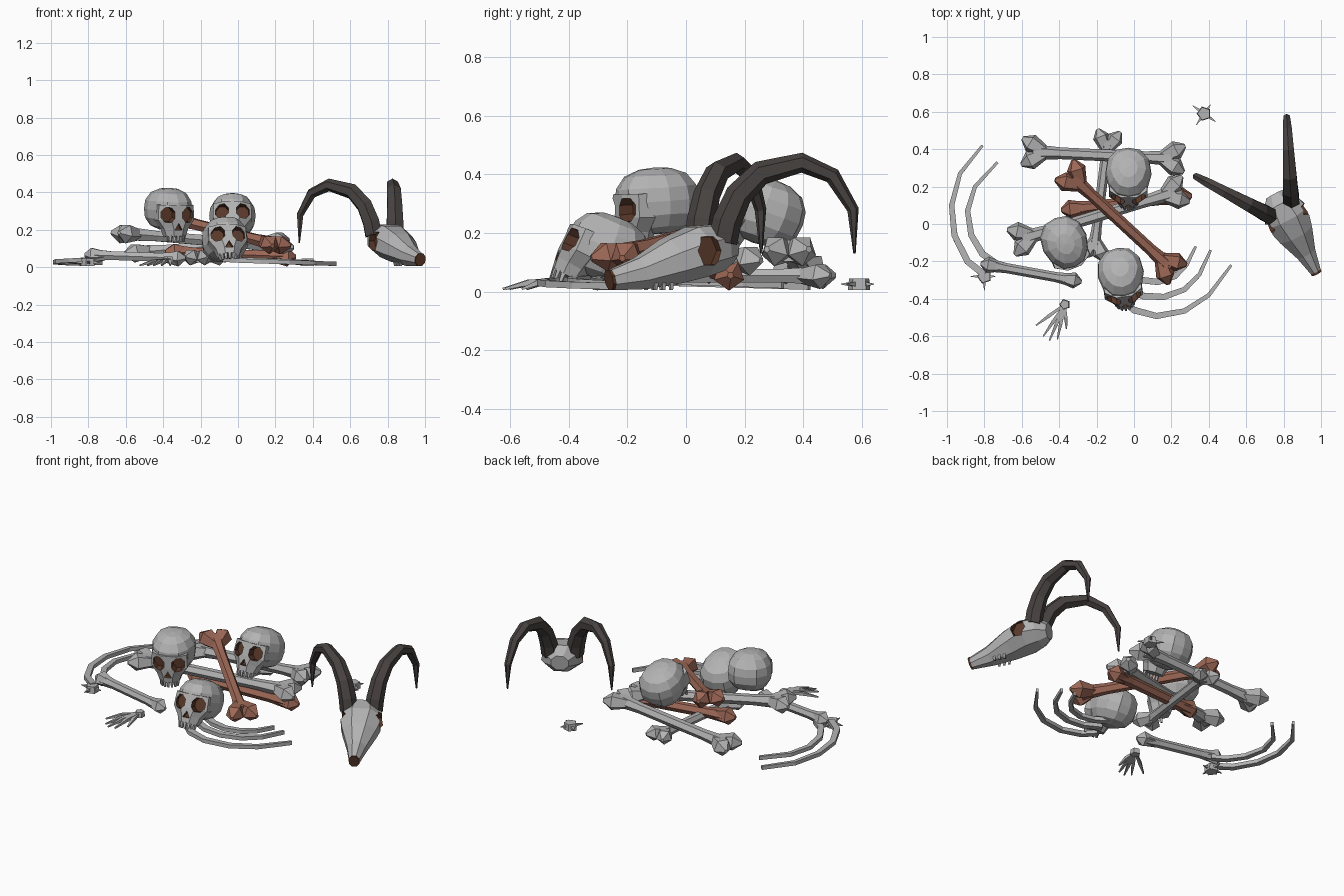
import bpy, bmesh, math
from mathutils import Vector, Matrix

cube = bpy.data.objects.get("Cube")
if cube:
    bpy.data.objects.remove(cube, do_unlink=True)


def material(name, rgb):
    m = bpy.data.materials.new(name)
    m.use_nodes = True
    m.diffuse_color = (*rgb, 1)
    for n in m.node_tree.nodes:
        if n.type == 'BSDF_PRINCIPLED':
            n.inputs["Base Color"].default_value = (*rgb, 1)
            n.inputs["Roughness"].default_value = 0.9
    return m


BONE = material("pale bone", (0.45, 0.45, 0.45))
BROWN = material("old brown bone", (0.34, 0.14, 0.095))
HORN = material("dark horn", (0.065, 0.056, 0.053))
SOCKET = material("dark socket", (0.10, 0.04, 0.022))
UP = Vector((0, 0, 1))


def tube(bm, path, radii, sides=6, ref=UP, index=0, turn=0.5):
    """Loft rings along a path; a radius is one number or (along ref, across)."""
    path = [Vector(p) for p in path]
    rings = []
    for i, p in enumerate(path):
        t = (path[min(i + 1, len(path) - 1)] - path[max(i - 1, 0)]).normalized()
        u = (Vector(ref) - t * t.dot(Vector(ref))).normalized()
        v = t.cross(u)
        r = radii[i]
        a, b = r if isinstance(r, tuple) else (r, r)
        angles = [math.tau * (k + turn) / sides for k in range(sides)]
        rings.append([bm.verts.new(p + u * a * math.cos(w) + v * b * math.sin(w)) for w in angles])
    faces = [bm.faces.new(rings[0][::-1]), bm.faces.new(rings[-1])]
    for r0, r1 in zip(rings, rings[1:]):
        for k in range(sides):
            j = (k + 1) % sides
            faces.append(bm.faces.new((r0[k], r0[j], r1[j], r1[k])))
    for f in faces:
        f.material_index = index
    return faces


def finish(name, bm, mats, matrix=None):
    bmesh.ops.recalc_face_normals(bm, faces=bm.faces)
    mesh = bpy.data.meshes.new(name)
    bm.to_mesh(mesh)
    bm.free()
    for m in mats:
        mesh.materials.append(m)
    return place(name, mesh, matrix)


def place(name, mesh, matrix=None):
    ob = bpy.data.objects.new(name, mesh)
    bpy.context.scene.collection.objects.link(ob)
    if matrix:
        ob.matrix_world = matrix
    return ob


def combine(base, steps):
    """Apply boolean steps to base and drop the helper objects."""
    for operation, helper in steps:
        helper.hide_render = True
        mod = base.modifiers.new(operation, 'BOOLEAN')
        mod.operation, mod.object, mod.solver = operation, helper, 'EXACT'
    bpy.context.view_layer.update()
    graph = bpy.context.evaluated_depsgraph_get()
    mesh = bpy.data.meshes.new_from_object(base.evaluated_get(graph))
    base.modifiers.clear()
    base.data = mesh
    for _, helper in steps:
        bpy.data.objects.remove(helper, do_unlink=True)
    return mesh


# Human skull: boxy cranium, tapering face, cut sockets and nose
bm = bmesh.new()
bmesh.ops.create_uvsphere(bm, u_segments=12, v_segments=8, radius=1)
for v in bm.verts:
    c = v.co
    boxy = sum(abs(k) ** 3 for k in c) ** (-1 / 3)
    c *= 0.4 + 0.6 * boxy
    narrow = 0.92 if c.y < -0.3 else 1
    v.co = Vector((c.x * 0.124 * narrow, c.y * 0.142, c.z * 0.114))
    if c.z < -0.4:
        v.co.x *= 0.85
cranium = finish("skull_1", bm, [BONE, SOCKET])

bm = bmesh.new()
tube(bm, [(0, -0.078, 0.03), (0, -0.08, -0.052), (0, -0.088, -0.1), (0, -0.092, -0.14)],
     [(0.108, 0.07), (0.112, 0.075), (0.075, 0.066), (0.06, 0.058)], 8, (1, 0, 0))
face = finish("face_helper", bm, [BONE, SOCKET])

bm = bmesh.new()
for s in (-1, 1):
    tube(bm, [(s * 0.062, -0.2, -0.022), (s * 0.054, -0.095, -0.022)],
         [(0.047, 0.043), (0.04, 0.036)], 8, index=1)
tube(bm, [(0, -0.2, -0.09), (0, -0.125, -0.09)], [0.026, 0.024], 3, index=1, turn=0)
holes = finish("hole_helper", bm, [BONE, SOCKET])
skull_mesh = combine(cranium, [('UNION', face), ('DIFFERENCE', holes)])

# Upper teeth follow the curve of the jaw
bm = bmesh.new()
for k in range(-3, 4):
    a = k * 0.38
    x, y = 0.052 * math.sin(a), -0.09 - 0.05 * math.cos(a)
    tube(bm, [(x, y, -0.13), (x, y, -0.166)], [0.011, 0.007], 4, (math.cos(a), math.sin(a), 0))
teeth_1 = finish("skull_1_teeth", bm, [BONE])

# Three skulls: location, tilt, yaw
poses = [((-0.37, -0.10, 0.31), 4, 22), ((-0.03, 0.265, 0.275), -20, 0), ((-0.07, -0.27, 0.148), -22, 8)]
for i, (loc, tilt, yaw) in enumerate(poses, 1):
    m = (Matrix.Translation(loc) @ Matrix.Rotation(math.radians(yaw), 4, 'Z')
         @ Matrix.Rotation(math.radians(tilt), 4, 'X'))
    if i == 1:
        cranium.matrix_world = teeth_1.matrix_world = m
    else:
        place(f"skull_{i}", skull_mesh, m)
        place(f"skull_{i}_teeth", teeth_1.data, m)


# Long bones: shaft with forked or single pointed knobs
def long_bone(name, a, b, size, mat, forked=True):
    a, b = Vector(a), Vector(b)
    bm = bmesh.new()
    d = (b - a).normalized()
    r = 0.035 * size
    tube(bm, [a, a.lerp(b, 0.2), a.lerp(b, 0.8), b], [r * 1.2, r * 0.9, r * 0.9, r * 1.2], 6)
    for p, out in ((a, -d), (b, d)):
        side = out.cross(UP).normalized()
        for s in ((-1, 1) if forked else (0,)):
            tube(bm, [p - out * 0.07 * size, p + (out * 0.015 + side * s * 0.047) * size,
                      p + (out * 0.06 + side * s * 0.072) * size],
                 [0.032 * size, 0.054 * size, 0.012 * size], 5)
    return finish(name, bm, [mat])


long_bone("back_long_bone", (-0.54, 0.385, 0.08), (0.21, 0.35, 0.14), 1, BONE)
long_bone("middle_long_bone", (-0.60, -0.08, 0.18), (0.22, 0.17, 0.11), 1, BONE)
long_bone("under_long_bone", (-0.14, 0.45, 0.055), (-0.215, -0.14, 0.055), 0.85, BONE)
long_bone("upper_brown_bone", (-0.33, 0.25, 0.255), (0.19, -0.23, 0.125), 1, BROWN)
long_bone("lower_brown_bone", (-0.33, 0.08, 0.08), (0.25, 0.145, 0.058), 1, BROWN, False)
long_bone("forearm_bone", (-0.77, -0.22, 0.065), (-0.33, -0.30, 0.05), 0.85, BONE, False)


# Ribs: flat tapered arcs on the ground
def rib(name, points, z):
    bm = bmesh.new()
    n = len(points) - 1
    path = [(x, y, z - 0.022 * i / n) for i, (x, y) in enumerate(points)]
    radii = [(0.016, 0.026 - 0.016 * (i / n) ** 2) for i in range(n + 1)]
    tube(bm, path, radii, 4)
    finish(name, bm, [BONE])


rib("outer_side_rib", [(-0.80, -0.27), (-0.89, -0.20), (-0.96, -0.06), (-0.975, 0.1),
                       (-0.93, 0.27), (-0.81, 0.42)], 0.04)
rib("inner_side_rib", [(-0.74, -0.21), (-0.81, -0.16), (-0.87, -0.06), (-0.89, 0.07),
                       (-0.85, 0.2), (-0.73, 0.33)], 0.045)
rib("outer_front_rib", [(-0.07, -0.40), (0.0, -0.46), (0.12, -0.492), (0.27, -0.465),
                        (0.40, -0.38), (0.52, -0.22)], 0.04)
rib("middle_front_rib", [(-0.05, -0.34), (0.05, -0.385), (0.16, -0.39), (0.27, -0.35),
                         (0.35, -0.27), (0.41, -0.14)], 0.045)
rib("inner_front_rib", [(-0.05, -0.25), (0.04, -0.3), (0.13, -0.31), (0.22, -0.28),
                        (0.28, -0.22), (0.33, -0.12)], 0.045)

# Hand: small palm with five spread fingers
bm = bmesh.new()
palm = Vector((-0.37, -0.43, 0.04))
tube(bm, [palm - UP * 0.016, palm + UP * 0.016], [0.03, 0.026], 5, (1, 0, 0))
for angle, length in ((216, 0.19), (236, 0.205), (247, 0.21), (258, 0.19), (274, 0.13)):
    a = math.radians(angle)
    d = Vector((math.cos(a), math.sin(a), 0))
    tube(bm, [palm + d * 0.015, palm + d * length * 0.55 - UP * 0.008, palm + d * length - UP * 0.03],
         [0.009, 0.013, 0.005], 4)
finish("hand", bm, [BONE])

# Vertebrae: five-sided bodies with spikes
for name, x, y, start in (("side_vertebra", -0.80, -0.28, 0), ("back_vertebra", 0.375, 0.59, 55)):
    bm = bmesh.new()
    c = Vector((x, y, 0.026))
    tube(bm, [c - UP * 0.02, c + UP * 0.02], [0.04, 0.036], 5, (1, 0, 0))
    for k in (0, 90, 180, 270):
        a = math.radians(start + k)
        d = Vector((math.cos(a), math.sin(a), 0))
        tube(bm, [c + d * 0.02, c + d * (0.075 if k else 0.06)], [0.013, 0.002], 4)
    finish(name, bm, [BONE])

# Horned animal skull: long muzzle, cut eye sockets, dark nose tip
pose = Matrix.Translation((0.82, 0.03, 0)) @ Matrix.Rotation(math.radians(28), 4, 'Z')
sections = [(0.145, 0.145, 0.045, 0.05), (0.09, 0.15, 0.08, 0.098), (0.01, 0.137, 0.088, 0.125),
            (-0.09, 0.104, 0.08, 0.098), (-0.21, 0.062, 0.056, 0.055), (-0.32, 0.04, 0.036, 0.03)]
bm = bmesh.new()
faces = tube(bm, [(0, y, z) for y, z, h, w in sections], [(h * 1.06, w * 1.06) for y, z, h, w in sections], 8)
faces[1].material_index = 1
nose = bmesh.ops.extrude_face_region(bm, geom=[faces[1]])["geom"]
bmesh.ops.delete(bm, geom=[faces[1]], context='FACES_ONLY')
for v in [g for g in nose if isinstance(g, bmesh.types.BMVert)]:
    v.co += Vector((0, -0.012, 0))
for f in bm.faces:
    if f.calc_center_median().y < -0.315:
        f.material_index = 1
animal = finish("horned_skull", bm, [BONE, SOCKET], pose)
bm = bmesh.new()
for s in (-1, 1):
    tube(bm, [(s * 0.2, -0.005, 0.14), (s * 0.078, 0.0, 0.14)], [(0.062, 0.05), (0.054, 0.042)], 6, index=1)
eyes = finish("eye_helper", bm, [BONE, SOCKET], pose)
combine(animal, [('DIFFERENCE', eyes)])

# Muzzle teeth
bm = bmesh.new()
for s in (-1, 1):
    for y in (-0.11, -0.14, -0.17):
        tube(bm, [(s * 0.035, y, 0.04), (s * 0.035, y, 0.006)], [0.012, 0.007], 4, (1, 0, 0))
finish("muzzle_teeth", bm, [BONE], pose)

# Horns: one arc swept in two directions
arc = [(0, 0.17), (0.015, 0.24), (0.055, 0.33), (0.13, 0.405), (0.27, 0.44),
       (0.375, 0.395), (0.445, 0.28), (0.45, 0.13)]
widths = [0.05, 0.05, 0.046, 0.042, 0.034, 0.028, 0.02, 0.004]
for name, x, y, heading in (("left_horn", 0.84, 0.125, 93), ("right_horn", 0.725, 0.045, 152)):
    a = math.radians(heading)
    d = Vector((math.cos(a), math.sin(a), 0))
    bm = bmesh.new()
    tube(bm, [Vector((x, y, z)) + d * r for r, z in arc], widths, 6, d.cross(UP))
    finish(name, bm, [HORN])
